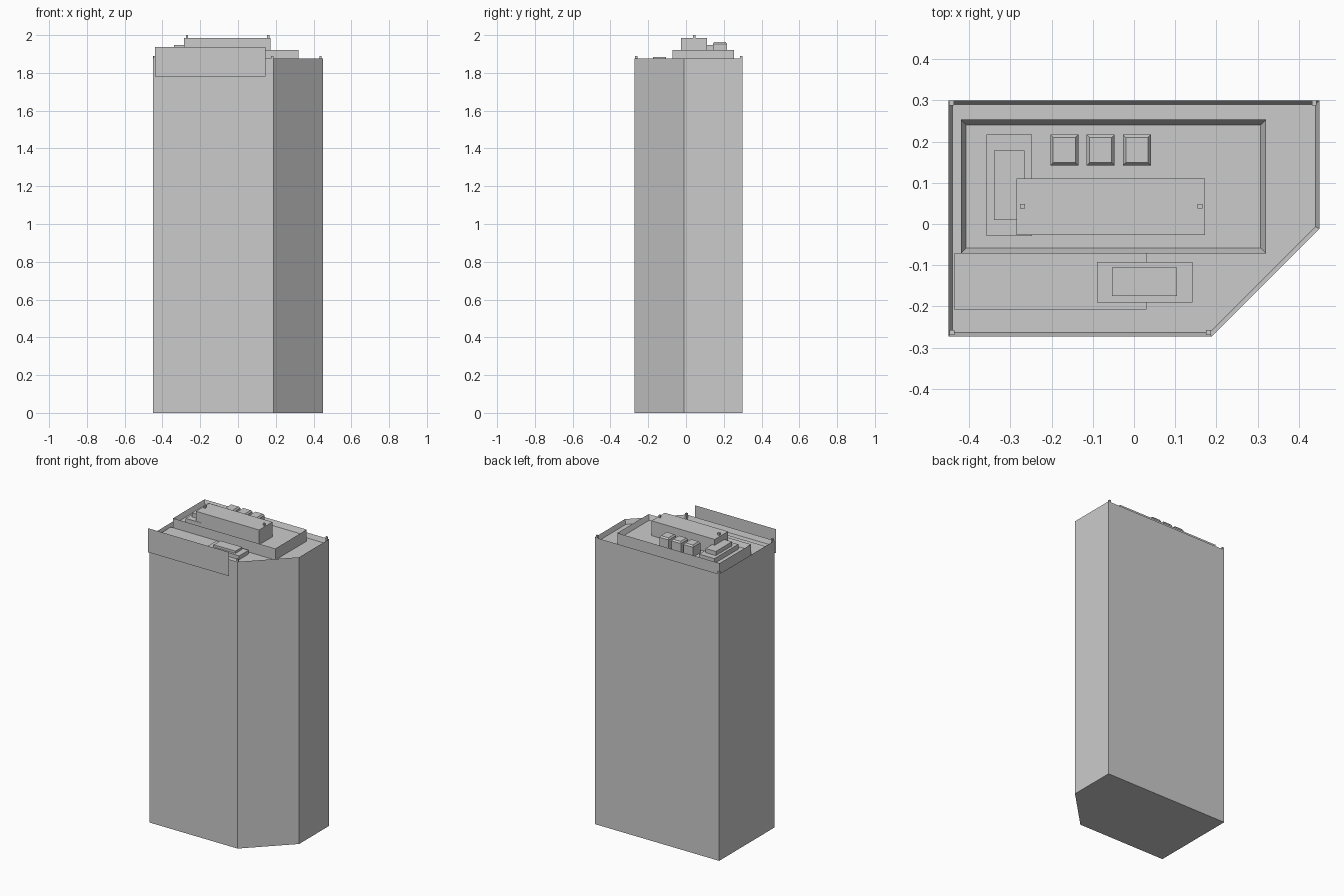
import bpy, bmesh

if "Cube" in bpy.data.objects:
    bpy.data.objects.remove(bpy.data.objects["Cube"])


def finish(name, bm):
    bmesh.ops.recalc_face_normals(bm, faces=bm.faces)
    mesh = bpy.data.meshes.new(name)
    bm.to_mesh(mesh)
    bm.free()
    ob = bpy.data.objects.new(name, mesh)
    bpy.context.collection.objects.link(ob)
    return ob


def prism(name, outline, z0, z1, rim=0, drop=0):
    """Extruded outline; rim and drop sink the top to leave a parapet."""
    bm = bmesh.new()
    base = bm.faces.new([bm.verts.new((x, y, z0)) for x, y in outline])
    ext = bmesh.ops.extrude_face_region(bm, geom=[base], use_keep_orig=True)
    top = [g for g in ext["geom"] if isinstance(g, bmesh.types.BMFace)][0]
    for v in top.verts:
        v.co.z = z1
    bmesh.ops.recalc_face_normals(bm, faces=bm.faces)
    if rim:
        bmesh.ops.inset_region(bm, faces=[top], thickness=rim, use_even_offset=True)
        for v in top.verts:
            v.co.z -= drop
    return finish(name, bm)


def box(name, x0, x1, y0, y1, z0, z1, rim=0, drop=0):
    return prism(name, [(x0, y0), (x1, y0), (x1, y1), (x0, y1)], z0, z1, rim, drop)


def post(name, x, y, z0, z1, r=0.006):
    return box(name, x - r, x + r, y - r, y + r, z0, z1)


ROOF, DECK = 1.845, 1.888

# Tower with one chamfered corner and a parapet
prism("tower", [(-0.45, -0.273), (0.188, -0.273), (0.45, -0.011), (0.45, 0.30), (-0.45, 0.30)],
      0, 1.875, 0.01, 1.875 - ROOF)

# Small posts on the parapet corners
for i, (x, y) in enumerate([(-0.443, 0.293), (0.437, 0.293), (-0.441, -0.263), (0.181, -0.263)]):
    post(f"corner_post_{i + 1}", x, y, ROOF, 1.89)

# Penthouse with its own parapet
box("penthouse", -0.42, 0.32, -0.071, 0.253, ROOF, 1.92, 0.013, 1.92 - DECK)

# Upper plant room and two beacons
box("plant_room", -0.285, 0.172, -0.027, 0.11, DECK, 1.985)
for i, x in enumerate((-0.27, 0.16)):
    post(f"beacon_{i + 1}", x, 0.043, 1.985, 2.0)

# Stepped vent at the left
box("vent_base", -0.358, -0.247, -0.029, 0.217, DECK, 1.92)
box("vent_top", -0.34, -0.266, 0.01, 0.178, 1.92, 1.947)

# Three cooling units with sloped shoulders
for i in range(3):
    x = -0.203 + 0.088 * i
    box(f"cooling_unit_{i + 1}", x, x + 0.068, 0.142, 0.217, DECK, 1.953, 0.007, -0.01)

# Low front slab with a hatch
box("front_slab", -0.437, 0.03, -0.207, -0.071, ROOF, 1.858)
box("hatch_base", -0.09, 0.142, -0.19, -0.092, ROOF, 1.87)
box("hatch_top", -0.053, 0.104, -0.175, -0.105, 1.87, 1.885)

# Flat blank sign panel standing off the facade
bm = bmesh.new()
bm.faces.new([bm.verts.new((x, -0.30, z)) for x, z in
              [(-0.44, 1.78), (0.145, 1.78), (0.145, 1.937), (-0.44, 1.937)]])
finish("sign_panel", bm)
